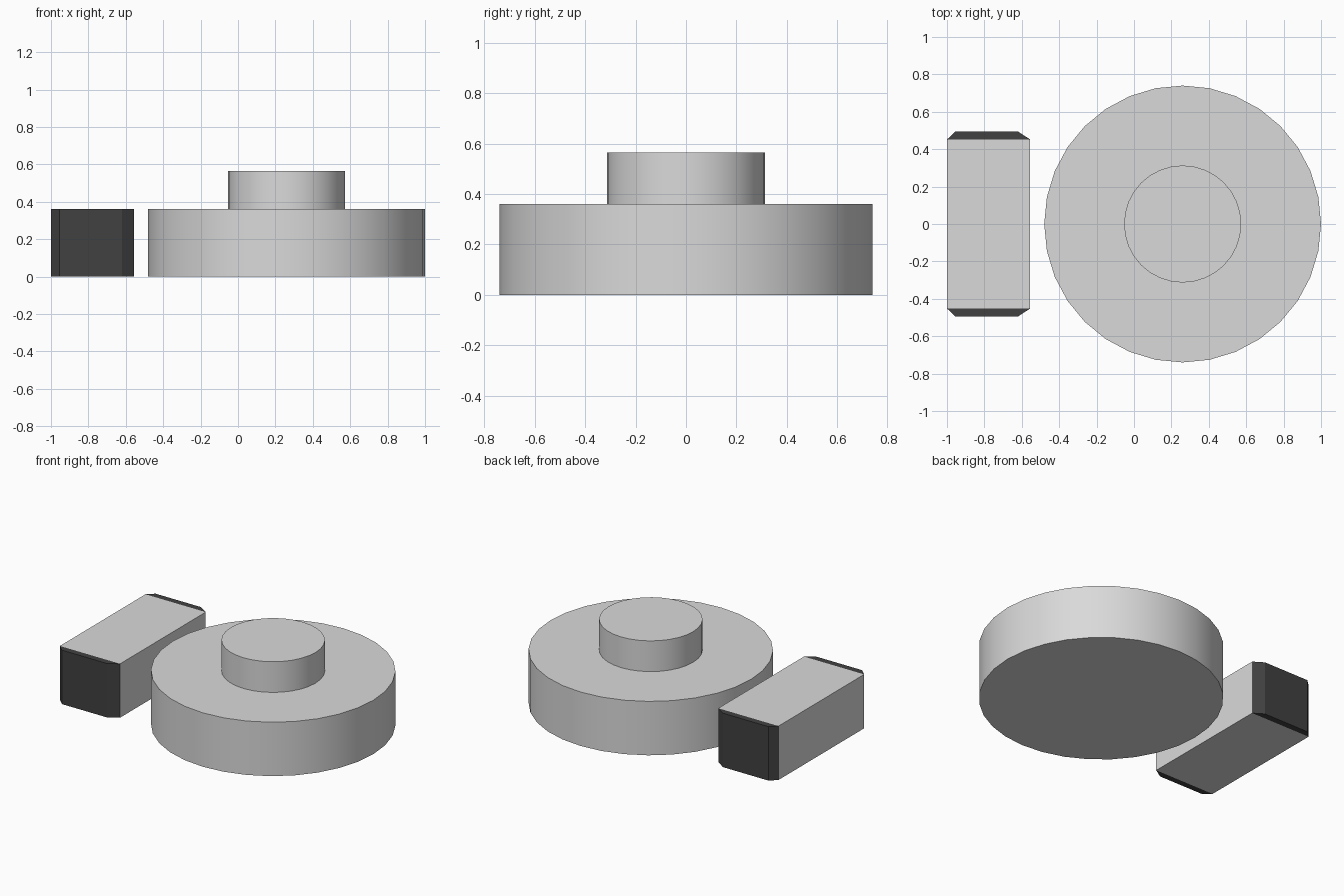
import bpy
import bmesh
import math

if "Cube" in bpy.data.objects:
    bpy.data.objects.remove(bpy.data.objects["Cube"], do_unlink=True)


def make_material(name, value):
    mat = bpy.data.materials.new(name)
    mat.use_nodes = True
    color = (value, value, value, 1)
    mat.diffuse_color = color
    mat.node_tree.nodes["Principled BSDF"].inputs["Base Color"].default_value = color
    return mat


light = make_material("light grey", 0.7)
dark = make_material("dark grey", 0.053)


def disc(name, radius, z0, z1):
    bpy.ops.mesh.primitive_cylinder_add(
        vertices=32, radius=radius, depth=z1 - z0, location=(0.26, 0, (z0 + z1) / 2))
    ob = bpy.context.object
    ob.name = name
    ob.data.materials.append(light)
    bpy.ops.object.shade_smooth_by_angle(angle=math.radians(30))
    return ob


def prism(name, outline, height, mat):
    """Extrude a flat outline upward from the ground."""
    bm = bmesh.new()
    face = bm.faces.new([bm.verts.new((x, y, 0)) for x, y in outline])
    grown = bmesh.ops.extrude_face_region(bm, geom=[face])["geom"]
    top = [v for v in grown if isinstance(v, bmesh.types.BMVert)]
    bmesh.ops.translate(bm, verts=top, vec=(0, 0, height))
    bmesh.ops.recalc_face_normals(bm, faces=bm.faces)
    mesh = bpy.data.meshes.new(name)
    bm.to_mesh(mesh)
    bm.free()
    mesh.materials.append(mat)
    ob = bpy.data.objects.new(name, mesh)
    bpy.context.collection.objects.link(ob)
    return ob


# Stepped round base
disc("round_base", 0.74, 0, 0.36)
disc("round_hub", 0.313, 0.36, 0.565)

# Side block with chamfered dark end caps
left, right, body, end = -1.0, -0.555, 0.452, 0.494
height = 0.36
prism("block_body", [(left, -body), (right, -body), (right, body), (left, body)],
      height, light)
for name, s in (("front_cap", -1), ("back_cap", 1)):
    prism(name, [(left, s * body), (right, s * body),
                 (right - 0.065, s * end), (left + 0.045, s * end)], height, dark)
